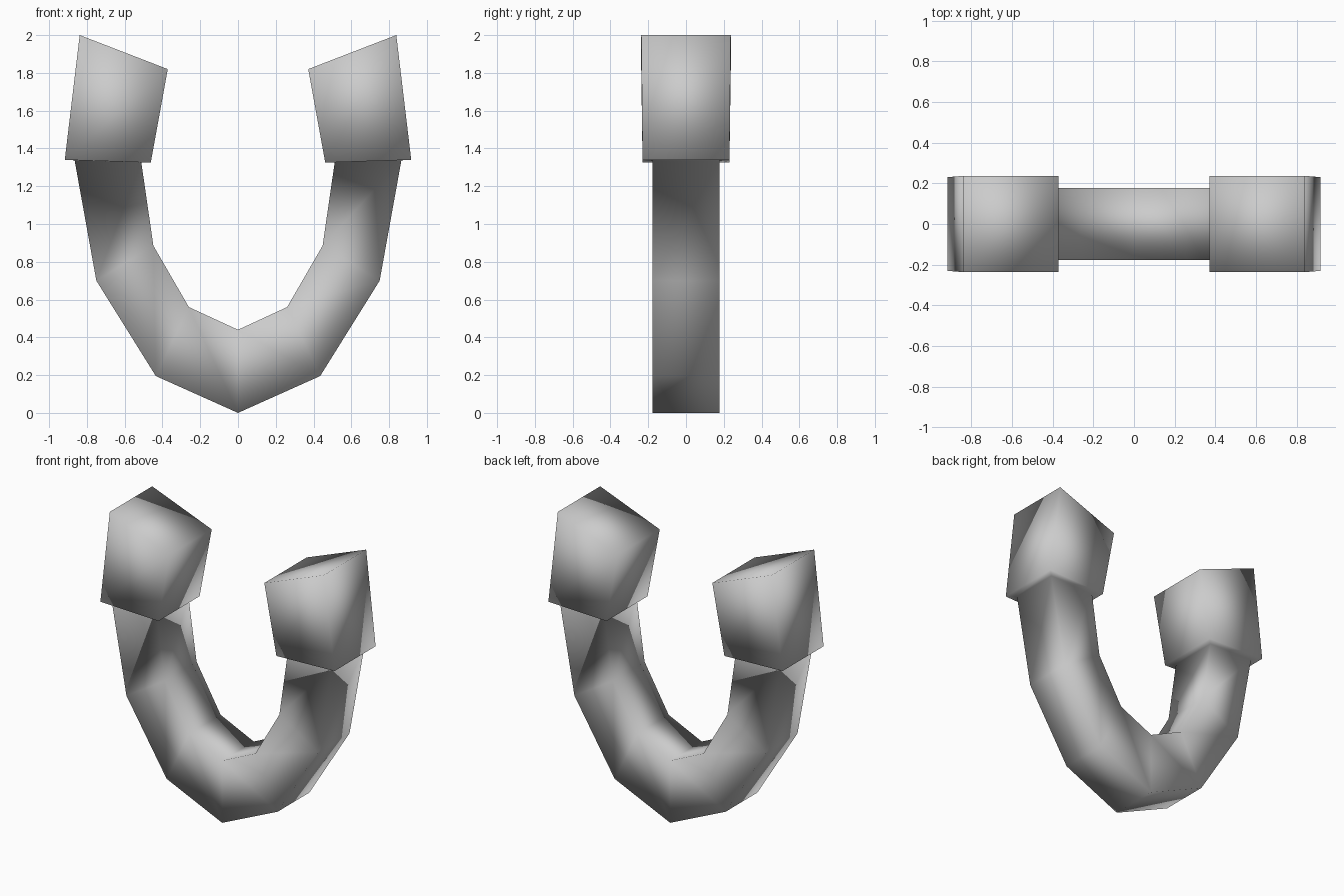
import bpy
import bmesh

if "Cube" in bpy.data.objects:
    bpy.data.objects.remove(bpy.data.objects["Cube"])

# Cross-section stations for the right half, from bottom centre up the arm:
# (outer x, outer z, inner x, inner z, half depth)
half = [
    (0.00, 0.00, 0.00, 0.44, 0.177),
    (0.435, 0.195, 0.26, 0.56, 0.177),
    (0.75, 0.70, 0.448, 0.885, 0.177),
    (0.865, 1.337, 0.512, 1.327, 0.177),   # end of the bent bar
    (0.917, 1.34, 0.462, 1.325, 0.23),     # underside of the pole tip
    (0.838, 2.00, 0.372, 1.82, 0.237),     # slanted end of the pole tip
]
stations = [(-a, b, -c, d, e) for a, b, c, d, e in reversed(half[1:])] + half

# Horseshoe bar with pole tips: square rings joined along the path
bm = bmesh.new()
rings = []
for ox, oz, ix, iz, d in stations:
    rings.append([bm.verts.new(p) for p in
                  ((ox, -d, oz), (ox, d, oz), (ix, d, iz), (ix, -d, iz))])
for r0, r1 in zip(rings, rings[1:]):
    for i in range(4):
        j = (i + 1) % 4
        bm.faces.new((r0[i], r0[j], r1[j], r1[i]))

# Closed pole ends
bm.faces.new(rings[0])
bm.faces.new(rings[-1])
bmesh.ops.recalc_face_normals(bm, faces=bm.faces)

# Soft shading over the whole bar
for f in bm.faces:
    f.smooth = True

mesh = bpy.data.meshes.new("horseshoe_magnet")
bm.to_mesh(mesh)
bm.free()
magnet = bpy.data.objects.new("horseshoe_magnet", mesh)
bpy.context.collection.objects.link(magnet)
